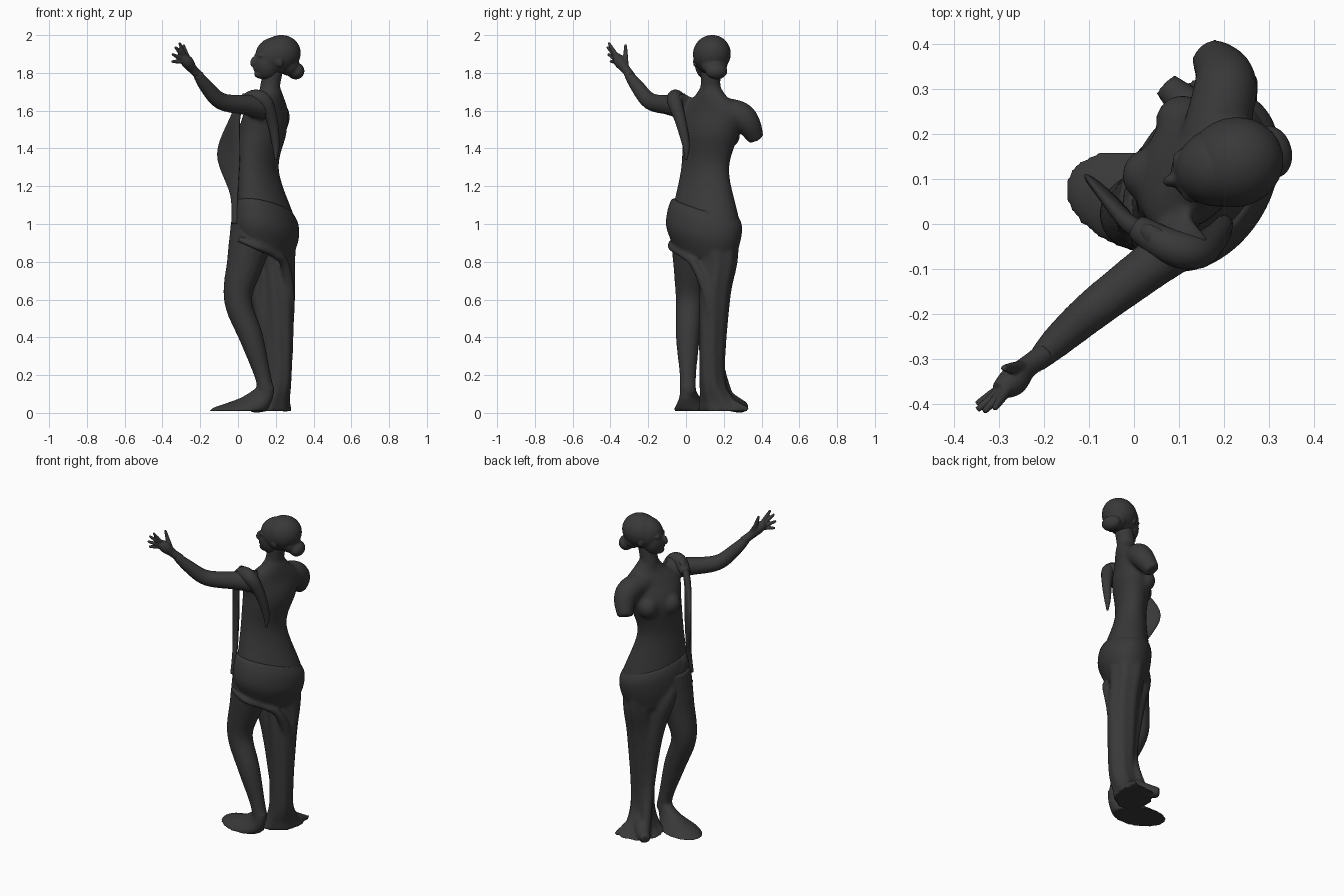
import bpy, bmesh, math
from mathutils import Vector, Matrix

cube = bpy.data.objects.get("Cube")
if cube:
    bpy.data.objects.remove(cube)

COLOUR = (.04, .04, .04, 1)
stone = bpy.data.materials.new("dark_stone")
stone.use_nodes = True
stone.diffuse_color = COLOUR
shader = stone.node_tree.nodes["Principled BSDF"]
shader.inputs["Base Color"].default_value = COLOUR
shader.inputs["Roughness"].default_value = .8


def spline(points, steps=6):
    """Smooth curve through the given points, with their sizes."""
    path = [Vector(q) for q in points]
    path = [path[0]] + path + [path[-1]]
    out = []
    for a, b, c, d in zip(path, path[1:], path[2:], path[3:]):
        for i in range(steps):
            t = i / steps
            out.append((b * 2 + (c - a) * t + (a * 2 - b * 5 + c * 4 - d) * t ** 2
                        + (b * 3 - a - c * 3 + d) * t ** 3) / 2)
    return out + [path[-1]]


def bridge(bm, rings):
    """Skin a stack of rings and cap both ends."""
    loops = [[bm.verts.new(point) for point in ring] for ring in rings]
    count = len(loops[0])
    for low, high in zip(loops, loops[1:]):
        for i in range(count):
            j = (i + 1) % count
            bm.faces.new((low[i], low[j], high[j], high[i]))
    bm.faces.new(reversed(loops[0]))
    bm.faces.new(loops[-1])


def facing(degrees):
    """Sideways and forward directions of a part turned by an angle."""
    turn = Matrix.Rotation(-math.radians(degrees), 3, 'Z')
    return turn @ Vector((0, 1, 0)), turn @ Vector((-1, 0, 0))


def loft(bm, angle, sections, tilt=0, folds=0):
    """Level ellipses: x, y, z, half width, half depth."""
    side, front = facing(angle)
    rings = []
    for x, y, z, width, depth in spline(sections):
        ring = []
        for i in range(48):
            t = math.tau * i / 48
            ripple = 1 + folds * math.cos(7 * t + 3 * z)
            ring.append(Vector((x, y, z - tilt * math.cos(t)))
                        + side * width * ripple * math.cos(t)
                        + front * depth * ripple * math.sin(t))
        rings.append(ring)
    bridge(bm, rings)


def tube(bm, points):
    """Round limb: x, y, z, radius."""
    path = spline(points)
    rings = []
    for i, point in enumerate(path):
        before, after = path[max(i - 1, 0)], path[min(i + 1, len(path) - 1)]
        tangent = (after - before).to_3d()
        across = tangent.cross(Vector((.3, -.8, .1))).normalized()
        over = tangent.cross(across).normalized()
        angles = [math.tau * k / 16 for k in range(16)]
        rings.append([point.to_3d() + point[3] * (across * math.cos(t) + over * math.sin(t))
                      for t in angles])
    bridge(bm, rings)


def ball(bm, centre, size, turn=0, pitch=0):
    matrix = (Matrix.Translation(centre)
              @ Matrix.Rotation(math.radians(turn), 4, 'Z')
              @ Matrix.Rotation(math.radians(pitch), 4, 'Y')
              @ Matrix.Diagonal((*size, 1)))
    bmesh.ops.create_uvsphere(bm, u_segments=28, v_segments=18, radius=1, matrix=matrix)


def finish(bm, name, voxel=None, rounds=4):
    """Turn the mesh into an object, fusing its pieces if a voxel size is given."""
    bmesh.ops.recalc_face_normals(bm, faces=bm.faces)
    mesh = bpy.data.meshes.new(name)
    bm.to_mesh(mesh)
    bm.free()
    mesh.materials.append(stone)
    mesh.shade_smooth()
    part = bpy.data.objects.new(name, mesh)
    bpy.context.collection.objects.link(part)
    if voxel:
        fuse = part.modifiers.new("fuse", 'REMESH')
        fuse.mode = 'VOXEL'
        fuse.voxel_size = voxel
        fuse.use_smooth_shade = True
        soften = part.modifiers.new("soften", 'SMOOTH')
        soften.iterations = rounds


# Torso with neck
bm = bmesh.new()
loft(bm, 32, [(.15, .1, .9, .17, .13), (.15, .1, 1, .2, .14), (.11, .1, 1.28, .14, .09),
              (.13, .13, 1.48, .16, .11), (.15, .13, 1.6, .17, .08), (.17, .13, 1.68, .09, .06),
              (.17, .13, 1.73, .05, .05)])
tube(bm, [(.16, .13, 1.64, .06), (.17, .13, 1.73, .053), (.19, .13, 1.84, .055)])

# Breasts, mirrored about the chest
side, front = facing(32)
for sign in (-1, 1):
    ball(bm, Vector((.13, .13, 1.47)) + front * .07 + side * sign * .07, (.06, .06, .065))

# Bent leg and broad foot
tube(bm, [(.09, .04, 1, .13), (.04, .03, .8, .1), (0, .02, .6, .075),
          (.07, .01, .4, .064), (.13, .01, .2, .044), (.15, .01, .1, .045)])
loft(bm, 20, [(0, .05, .01, .11, .16), (.02, .04, .03, .09, .15),
              (.1, .02, .08, .05, .09), (.15, .01, .14, .035, .045)])

# Raised arm
tube(bm, [(.14, -.01, 1.62, .07), (.04, -.09, 1.63, .054), (-.09, -.19, 1.65, .046),
          (-.17, -.26, 1.73, .037), (-.22, -.31, 1.8, .025)])

# Broken upper arm
tube(bm, [(.17, .18, 1.6, .07), (.2, .28, 1.58, .073), (.2, .33, 1.53, .066), (.17, .37, 1.45, .045)])
finish(bm, "body", .01, 8)

# Open hand: palm, a fan of four fingers, thumb
bm = bmesh.new()
palm = Vector((-.27, -.35, 1.86))
tube(bm, [(-.2, -.29, 1.78, .025), (-.24, -.32, 1.82, .025), (*palm, .033), (-.3, -.37, 1.89, .02)])
first_tip, last_tip = Vector((-.31, -.41, 1.96)), Vector((-.35, -.4, 1.86))
for finger in range(4):
    tip = first_tip.lerp(last_tip, finger / 3)
    tip += (tip - palm) * .2 * math.sin(math.pi * finger / 3)
    tube(bm, [(*palm.lerp(tip, .2), .013), (*palm.lerp(tip, .6), .011), (*tip, .007)])
tube(bm, [(-.25, -.32, 1.84, .016), (-.27, -.32, 1.89, .013), (-.29, -.32, 1.95, .007)])
finish(bm, "hand", .004, 3)

# Head: skull, jaw, chin, nose, lips, then brows and ears on both sides
bm = bmesh.new()
TURN = 16
skull = Vector((.2, .13, 1.89))
side, front = facing(-TURN)
ball(bm, skull, (.11, .09, .1), TURN)
ball(bm, skull + front * .05 - Vector((0, 0, .04)), (.07, .07, .09), TURN)
for ahead, drop, size in ((.09, .1, (.03, .03, .02)), (.12, .03, (.02, .014, .03)),
                          (.11, .07, (.014, .025, .01))):
    ball(bm, skull + front * ahead - Vector((0, 0, drop)), size, TURN, 20)
for sign in (-1, 1):
    ball(bm, skull + front * .09 + side * sign * .03, (.02, .03, .013), TURN)
    ball(bm, skull + side * sign * .085 - Vector((0, 0, .03)), (.02, .01, .03), TURN)
finish(bm, "head", .006)

# Hair cap and rolled bun
bm = bmesh.new()
ball(bm, skull - front * .025 + Vector((0, 0, .01)), (.11, .1, .1), TURN, -18)
ball(bm, skull - front * .07 - Vector((0, 0, .05)), (.055, .07, .055), TURN)
ball(bm, skull - front * .11 - Vector((0, 0, .08)), (.045, .06, .045), TURN)
finish(bm, "hair", .007)

# Cloth around the hips, then down the straight leg to a spread on the ground
bm = bmesh.new()
loft(bm, 32, [(.14, .09, .84, .17, .12), (.15, .09, .94, .21, .15),
              (.15, .1, 1.03, .213, .15), (.14, .1, 1.09, .19, .13)], tilt=.05)
loft(bm, 25, [(.17, .2, .01, .14, .11), (.19, .17, .06, .1, .08), (.21, .14, .2, .065, .075),
              (.21, .15, .6, .08, .09), (.2, .17, .8, .1, .1), (.18, .16, 1, .12, .13)], folds=.04)

# Fold hanging in front, the covered foot and the trailing corner
tube(bm, [(0, .02, 1.1, .03), (.05, .12, .88, .06), (.11, .15, .65, .05),
          (.15, .16, .3, .035), (.12, .24, .03, .03)])
tube(bm, [(.19, .17, .1, .05), (.13, .25, .05, .045), (.07, .31, .03, .03)])
tube(bm, [(.22, .2, .06, .04), (.25, .28, .03, .025), (.27, .33, .02, .01)])

# Hem sweeping under the buttock and down the back of the leg
tube(bm, [(0, -.06, .92, .015), (.1, -.08, .88, .018), (.19, -.02, .84, .02),
          (.25, .05, .78, .025), (.27, .12, .6, .03), (.26, .15, .3, .02), (.24, .15, .12, .02)])
finish(bm, "hip_drape", .01)

# Scarf: loose flap in front, then a strap over the shoulder with a tapering tail
bm = bmesh.new()
loft(bm, 45, [(-.02, -.03, 1, .01, .02), (-.02, 0, 1.15, .015, .025), (-.05, .05, 1.37, .015, .085),
              (-.01, 0, 1.58, .02, .03), (.05, -.03, 1.69, .02, .03)])
finish(bm, "scarf_front")
bm = bmesh.new()
tube(bm, [(.01, -.01, 1.63, .03), (.08, -.05, 1.67, .04), (.14, -.06, 1.65, .04),
          (.18, -.03, 1.55, .03), (.2, 0, 1.42, .02), (.2, 0, 1.34, .006)])
finish(bm, "scarf_back")
